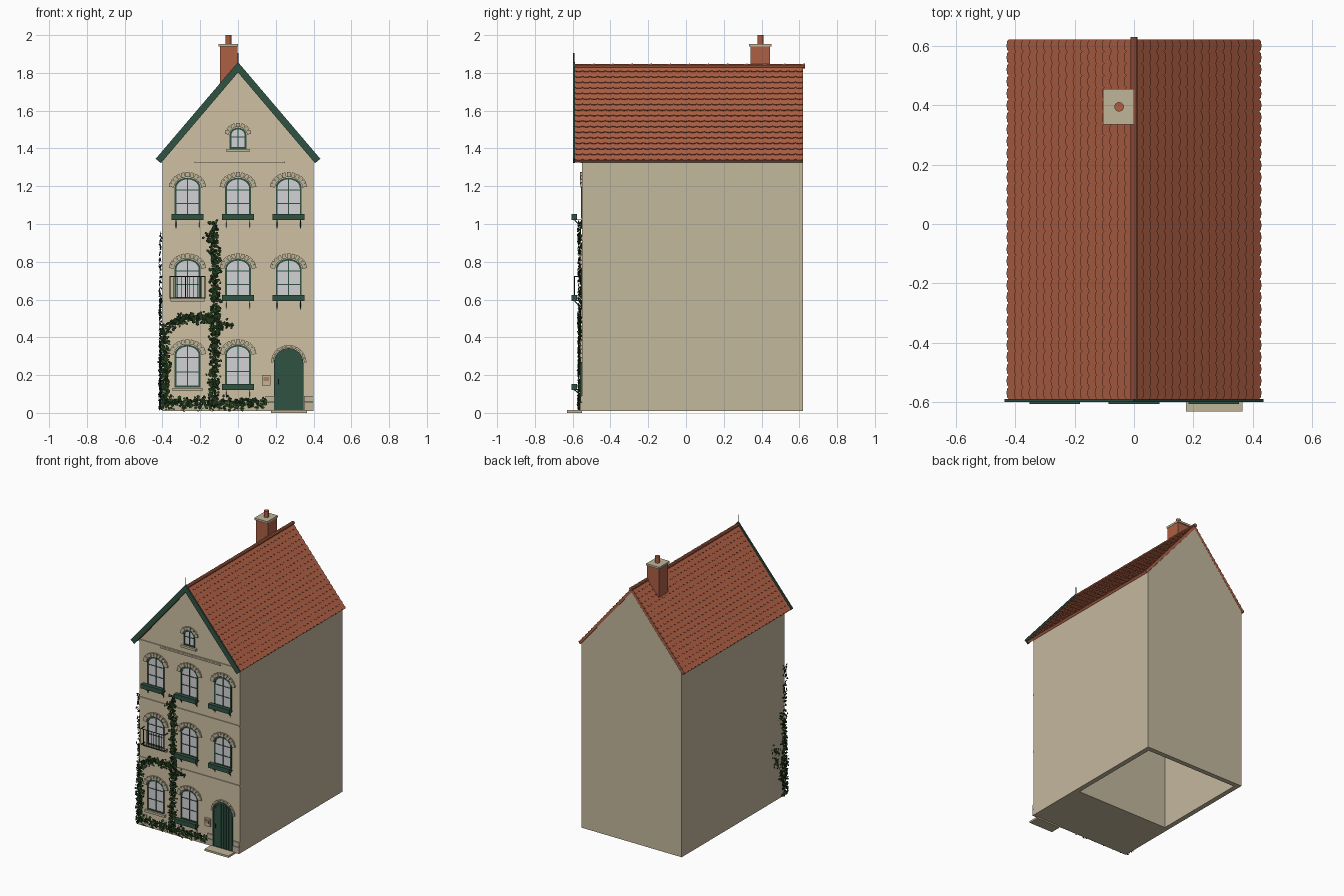
import bpy, bmesh, math, random
from mathutils import Vector, Matrix

if "Cube" in bpy.data.objects:
    bpy.data.objects.remove(bpy.data.objects["Cube"])

random.seed(4)
FRONT = -0.55


def material(name, rgb):
    m = bpy.data.materials.new(name)
    m.diffuse_color = (*rgb, 1)
    m.use_nodes = True
    m.node_tree.nodes["Principled BSDF"].inputs["Base Color"].default_value = m.diffuse_color
    return m


PLASTER = material("front_plaster", (0.62, 0.53, 0.37))
SIDE = material("side_plaster", (0.55, 0.48, 0.34))
STONE = material("stone", (0.53, 0.46, 0.32))
TILE = material("roof_tile", (0.42, 0.115, 0.058))
GREEN = material("dark_green_paint", (0.03, 0.085, 0.055))
GLASS = material("pale_glass", (0.65, 0.65, 0.67))
IVY = material("ivy_green", (0.016, 0.045, 0.012))
IRON = material("dark_iron", (0.02, 0.03, 0.025))
RED = material("letterbox_red", (0.45, 0.2, 0.13))


class Part:
    """Collects simple solids into one named object."""

    def __init__(self, name, *mats):
        self.name, self.mats, self.bm = name, mats, bmesh.new()

    def box(self, x, y, z, turn=None):
        m = Matrix.Translation((sum(x) / 2, sum(y) / 2, sum(z) / 2))
        s = Matrix.Diagonal((x[1] - x[0], y[1] - y[0], z[1] - z[0], 1))
        bmesh.ops.create_cube(self.bm, size=1, matrix=m @ (turn or Matrix()) @ s)

    def loft(self, a, b, caps=True):
        va, vb = ([self.bm.verts.new(p) for p in q] for q in (a, b))
        n = len(va)
        for i in range(n):
            j = (i + 1) % n
            self.bm.faces.new((va[i], va[j], vb[j], vb[i]))
        if caps:
            self.bm.faces.new(va)
            self.bm.faces.new(vb)

    def prism(self, pts, y0, y1):
        self.loft([(x, y0, z) for x, z in pts], [(x, y1, z) for x, z in pts])

    def ring(self, outer, inner, y0, y1):
        n = len(outer)
        rows = [[self.bm.verts.new((x, y, z)) for x, z in q]
                for q, y in ((outer, y0), (inner, y0), (inner, y1), (outer, y1))]
        for k in range(4):
            a, b = rows[k], rows[(k + 1) % 4]
            for i in range(n):
                j = (i + 1) % n
                self.bm.faces.new((a[i], a[j], b[j], b[i]))

    def rod(self, a, b, r, sides=6):
        a, b = Vector(a), Vector(b)
        q = (b - a).to_track_quat('Z', 'Y').to_matrix().to_4x4()
        bmesh.ops.create_cone(self.bm, cap_ends=True, segments=sides, radius1=r, radius2=r,
                              depth=(b - a).length, matrix=Matrix.Translation((a + b) / 2) @ q)

    def done(self, fix=True):
        if fix:
            bmesh.ops.recalc_face_normals(self.bm, faces=self.bm.faces[:])
        me = bpy.data.meshes.new(self.name)
        self.bm.to_mesh(me)
        self.bm.free()
        for m in self.mats:
            me.materials.append(m)
        ob = bpy.data.objects.new(self.name, me)
        bpy.context.collection.objects.link(ob)
        return ob


def arch(x, hw, z0, z1, rise, n=12):
    pts = [(x - hw, z0), (x + hw, z0)]
    for i in range(n + 1):
        t = math.pi * i / n
        pts.append((x + hw * math.cos(t), z1 - rise + rise * math.sin(t)))
    return pts


# House body, with a hollow rear part open at the bottom
body = Part("house_walls", PLASTER, SIDE)
body.prism([(-0.4, 0.01), (0.4, 0.01), (0.4, 1.335), (0, 1.81), (-0.4, 1.335)], FRONT, 0.62)
body = body.done()
cut = Part("cavity_cutter")
cut.box((-0.365, 0.365), (-0.12, 0.585), (-0.1, 1.3))
cut = cut.done()
cut.hide_render = True
mod = body.modifiers.new("cavity", 'BOOLEAN')
mod.operation, mod.object = 'DIFFERENCE', cut
bpy.context.view_layer.objects.active = body
bpy.ops.object.modifier_apply(modifier=mod.name)
bpy.data.objects.remove(cut)
for p in body.data.polygons:
    p.material_index = 0 if p.normal.y < -0.9 and p.center.y < -0.5 else 1

# Roof boards and rounded overlapping tiles
EX, TOP, EZ = 0.42, 1.836, 1.338
L = math.hypot(EX, TOP - EZ)
C, S = EX / L, (TOP - EZ) / L
roof = Part("roof_boards", TILE)
roof.prism([(0, TOP), (EX, EZ), (EX - 0.01, EZ - 0.012), (0, TOP - 0.026),
            (-EX + 0.01, EZ - 0.012), (-EX, EZ)], -0.588, 0.62)
roof.done()
tiles = Part("roof_tiles", TILE)
ROWS, COLS = 17, 30
pitch, w = L / ROWS, 1.208 / COLS
for side in (-1, 1):
    def place(u, y, n):
        return (side * (u * C + n * S), y, TOP - u * S + n * C)
    for r in range(ROWS):
        end = (r + 1) * pitch + 0.005
        head = end - pitch * 1.2
        for c in range(COLS):
            yc = -0.588 + (c + 0.5) * w
            shape = [(head, yc - w / 2), (head, yc + w / 2)]
            for k in range(5):
                t = math.pi * k / 4
                shape.append((end - 0.009 + 0.009 * math.sin(t), yc + w / 2 * math.cos(t)))
            lift = [0.001 + 0.006 * (u - head) / (end - head) for u, y in shape]
            tiles.loft([place(u, y, h - 0.005) for (u, y), h in zip(shape, lift)],
                       [place(u, y, h) for (u, y), h in zip(shape, lift)])
tiles.done()
ridge = Part("ridge_cap", TILE)
for i in range(12):
    y = -0.588 + i * 0.1012
    ridge.rod((0, y, 1.834), (0, y + 0.104, 1.836), 0.0125, 10)
ridge.done()

# Gable bargeboards and finial
barge = Part("bargeboards", GREEN)
for s in (-1, 1):
    barge.prism([(0, 1.857), (s * 0.436, 1.345), (s * 0.408, 1.322), (0, 1.802)], -0.599, -0.588)
barge.rod((0, -0.594, 1.84), (0, -0.594, 1.905), 0.003)
barge.done()

# Chimney
stack = Part("chimney_stack", TILE)
stack.box((-0.095, -0.002), (0.342, 0.445), (1.68, 1.943))
stack.done()
cap = Part("chimney_cap", STONE)
cap.box((-0.104, 0.0), (0.334, 0.453), (1.94, 1.954))
cap.done()
pot = Part("chimney_pot", TILE)
pot.rod((-0.05, 0.394, 1.95), (-0.05, 0.394, 2.0), 0.016, 16)
pot.done()

# Storey bands, corner plinths and door step
bands = Part("storey_bands", PLASTER)
for z in (0.488, 0.918, 1.33):
    bands.box((-0.4, 0.4), (FRONT - 0.006, FRONT), (z, z + 0.012))
bands.box((-0.23, 0.25), (FRONT - 0.009, FRONT), (1.324, 1.334))
bands.done()
plinth = Part("plinth_stones", STONE)
for x0, x1 in ((-0.4, -0.3), (-0.297, -0.2), (-0.197, -0.1), (-0.097, 0.0), (0.003, 0.1), (0.103, 0.19), (0.35, 0.4)):
    plinth.box((x0, x1), (FRONT - 0.01, FRONT), (0.01, 0.055))
for x0, x1 in ((-0.4, -0.34), (0.145, 0.19), (0.35, 0.4)):
    plinth.box((x0, x1), (FRONT - 0.008, FRONT), (0.057, 0.09))
plinth.done()
step = Part("door_step", STONE)
step.box((0.175, 0.365), (-0.63, FRONT), (0, 0.014))
step.done()

# Windows: centre x, half width, bottom, top, arch rise
X1, X2, X3 = -0.267, 0.0, 0.268
WINDOWS = [(x, 0.068, z0, z1, 0.05) for x, z0, z1 in (
    (X1, 1.03, 1.245), (X2, 1.03, 1.245), (X3, 1.03, 1.245),
    (X1, 0.605, 0.815), (X2, 0.605, 0.815), (X3, 0.605, 0.815),
    (X1, 0.135, 0.36), (X2, 0.14, 0.36))] + [(0, 0.044, 1.398, 1.51, 0.035)]
glass = Part("window_glass", GLASS)
frame = Part("window_frames", GREEN)
stones = Part("arch_stones", STONE)


def voussoirs(x, hw, z1, rise, count, size):
    for i in range(count):
        t = math.pi * (i + 0.5) / count
        d = size / 2 + 0.003
        px, pz = x + (hw + d) * math.cos(t), z1 - rise + (rise + d) * math.sin(t)
        wide = math.pi * (hw + rise + 2 * d) / 2 / count * 0.45
        turn = Matrix.Rotation(math.pi / 2 - t, 4, 'Y')
        out = 0.012 if i % 2 else 0.009
        stones.box((px - wide, px + wide), (FRONT - out, FRONT), (pz - size / 2, pz + size / 2), turn)


for x, hw, z0, z1, rise in WINDOWS:
    glass.prism(arch(x, hw - 0.004, z0 + 0.004, z1 - 0.004, rise), FRONT - 0.002, FRONT + 0.002)
    b = 0.009
    frame.ring(arch(x, hw, z0, z1, rise), arch(x, hw - b, z0 + b, z1 - b, rise - b / 2), FRONT - 0.007, FRONT)
    frame.box((x - 0.003, x + 0.003), (FRONT - 0.005, FRONT), (z0, z1 - 0.003))
    for f in ((0.55,) if hw < 0.05 else (0.36, 0.7)):
        z = z0 + (z1 - z0) * f
        frame.box((x - hw, x + hw), (FRONT - 0.005, FRONT), (z - 0.0025, z + 0.0025))
    voussoirs(x, hw, z1, rise, 7 if hw < 0.05 else 11, 0.022 if hw < 0.05 else 0.026)
for x, z, hw in ((X1, 0.125, 0.08), (X1, 0.597, 0.09), (0, 1.388, 0.06)):
    stones.box((x - hw, x + hw), (FRONT - 0.018, FRONT), (z - 0.008, z + 0.008))

# Arched door with planks
door = Part("door", GREEN)
door.prism(arch(X3, 0.075, 0.014, 0.34, 0.075), FRONT - 0.004, FRONT)
for i in range(-3, 4):
    top = 0.26 + math.sqrt(0.067 ** 2 - (abs(i) * 0.0195) ** 2) if abs(i) < 4 else 0.26
    door.box((X3 + i * 0.0195 - 0.0085, X3 + i * 0.0195 + 0.0085), (FRONT - 0.008, FRONT), (0.016, top))
door.ring(arch(X3, 0.078, 0.014, 0.343, 0.078), arch(X3, 0.07, 0.018, 0.335, 0.07), FRONT - 0.01, FRONT)
door.done()
voussoirs(X3, 0.078, 0.343, 0.078, 11, 0.013)
for p in (glass, frame, stones):
    p.done()

# Flower boxes on brackets
boxes = Part("flower_boxes", GREEN)
for x, z in ((X1, 1.02), (X2, 1.02), (X3, 1.02), (X2, 0.592), (X3, 0.592), (X2, 0.122)):
    boxes.box((x - 0.085, x + 0.085), (-0.605, -0.578), (z, z + 0.032))
    boxes.box((x - 0.075, x + 0.075), (-0.58, FRONT), (z, z + 0.005))
    for s in (-1, 1):
        bx = x + s * 0.062
        boxes.rod((bx, -0.59, z), (bx, FRONT - 0.003, z - 0.035), 0.0028)
        boxes.rod((bx, FRONT - 0.004, z), (bx, FRONT - 0.004, z - 0.045), 0.0028)
boxes.done()

# Window railing, door handle and letterbox
rail = Part("window_railing", IRON)
for z in (0.608, 0.722):
    rail.rod((-0.36, -0.59, z), (-0.175, -0.59, z), 0.003)
    for x in (-0.36, -0.175):
        rail.rod((x, -0.59, z), (x, FRONT, z), 0.003)
for i in range(10):
    x = -0.36 + 0.185 * i / 9
    rail.rod((x, -0.59, 0.608), (x, -0.59, 0.722), 0.002)
rail.rod((0.215, -0.565, 0.15), (0.215, -0.565, 0.18), 0.003)
rail.done()
letter = Part("letterbox", STONE)
letter.box((0.128, 0.172), (-0.566, FRONT), (0.145, 0.2))
letter.done()
flap = Part("letterbox_flap", RED)
flap.box((0.135, 0.165), (-0.569, -0.566), (0.168, 0.19))
flap.done()

# Ivy: small leaves scattered along stems on the front and the left wall
ivy = Part("ivy", IVY)


def leaf(p, normal):
    size = random.uniform(0.007, 0.012)
    nrm = Vector(normal) + Vector([random.uniform(-0.6, 0.6) for _ in range(3)])
    q = nrm.to_track_quat('Z', 'Y').to_matrix() @ Matrix.Rotation(random.uniform(0, 6.28), 3, 'Z')
    ivy.bm.faces.new([ivy.bm.verts.new(Vector(p) + q @ Vector((a * size, b * size, 0)))
                      for a, b in ((1, 0), (0.2, 0.75), (-0.8, 0.5), (-0.8, -0.5), (0.2, -0.75))])


def vine(a, b, spread, count, side=False):
    for _ in range(count):
        t = random.random()
        h, z = (a[k] + (b[k] - a[k]) * t + max(-1.6, min(1.6, random.gauss(0, 0.6))) * spread for k in (0, 1))
        d = random.uniform(0.006, 0.022)
        z = max(z, 0.015)
        if side:
            leaf((-0.4 - d * 0.8, max(h, -0.565), z), (-1, 0, 0))
        else:
            leaf((h, FRONT - d, z), (0, -1, 0))


for a, b, spread, count in (
        ((-0.13, 0.03), (-0.12, 0.5), 0.025, 330), ((-0.12, 0.5), (-0.12, 0.82), 0.022, 210),
        ((-0.12, 0.82), (-0.145, 0.94), 0.025, 80), ((-0.125, 0.9), (-0.125, 1.01), 0.018, 60),
        ((-0.13, 0.5), (-0.3, 0.5), 0.022, 140), ((-0.3, 0.5), (-0.385, 0.45), 0.022, 70),
        ((-0.12, 0.46), (-0.03, 0.47), 0.018, 35),
        ((-0.388, 0.45), (-0.385, 0.03), 0.02, 260), ((-0.39, 0.05), (0.14, 0.05), 0.025, 380)):
    vine(a, b, spread, count)
for a, b, spread, count in (
        ((-0.54, 0.02), (-0.53, 0.4), 0.035, 200), ((-0.53, 0.4), (-0.545, 0.95), 0.022, 130),
        ((-0.52, 0.15), (-0.42, 0.38), 0.03, 60), ((-0.54, 0.5), (-0.48, 0.62), 0.025, 40)):
    vine(a, b, spread, count, True)
ivy.done(False)
